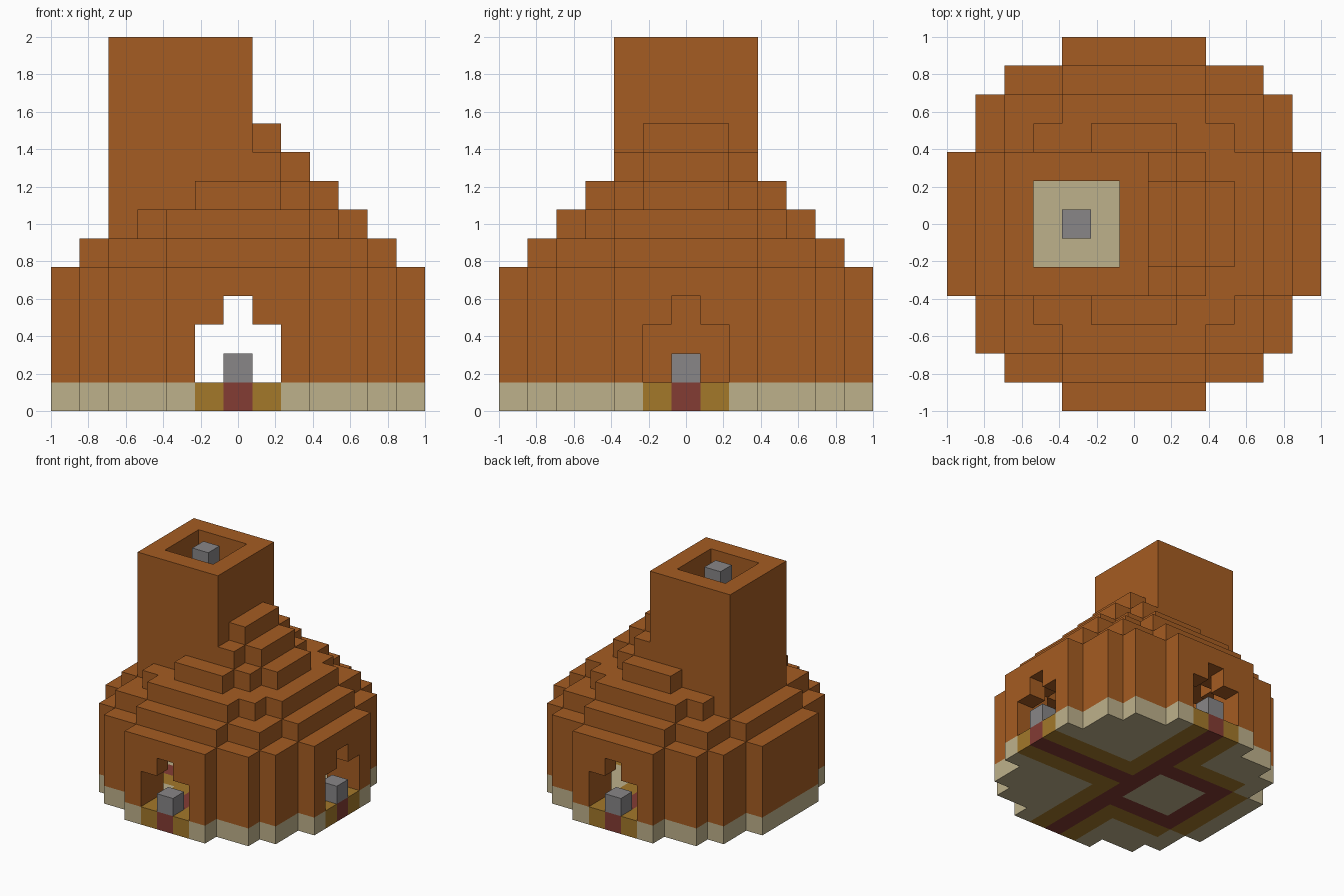
import bpy
import bmesh
from mathutils import Vector

cube = bpy.data.objects.get("Cube")
if cube:
    bpy.data.objects.remove(cube, do_unlink=True)

UNIT = 2 / 13          # edge of one block
SPAN = range(-6, 7)    # block columns, centred on the origin


def material(name, rgb):
    mat = bpy.data.materials.new(name)
    mat.use_nodes = True
    color = (*rgb, 1)
    mat.diffuse_color = color
    bsdf = mat.node_tree.nodes["Principled BSDF"]
    bsdf.inputs["Base Color"].default_value = color
    bsdf.inputs["Roughness"].default_value = 0.9
    return mat


clay = material("clay brown", (0.376, 0.107, 0.016))
sand = material("sand", (0.515, 0.44, 0.258))
gold = material("gold brown", (0.366, 0.188, 0.023))
red = material("dark red", (0.231, 0.045, 0.034))
grey = material("stone grey", (0.246, 0.238, 0.242))


def plan(widths):
    """Stepped round plan: widths[|y|] is the furthest block in x."""
    return {(x, y) for y in SPAN if abs(y) < len(widths)
            for x in SPAN if abs(x) <= widths[abs(y)]}


def inner(cells):
    """Blocks of a plan that are surrounded on all sides."""
    near = (-1, 0, 1)
    return {(x, y) for x, y in cells
            if all((x + i, y + j) in cells for i in near for j in near)}


def rect(x0, x1, half):
    return {(x, y) for x in range(x0, x1 + 1) for y in range(-half, half + 1)}


def stack(cells, low, high):
    return {(x, y, z) for x, y in cells for z in range(low, high)}


# Plans of the house and of its roof tiers, from the bottom up
base = plan([6, 6, 6, 5, 5, 4, 2])
tiers = [plan(w) for w in ([5, 5, 5, 4, 4, 2], [4, 4, 4, 3, 2],
                           [3, 3, 2, 1], [2, 2, 1], [1, 1])]
stack_outer, shaft = rect(-4, 0, 2), rect(-3, -1, 1)

parts = {}

# Floor: red paths with a ring round the hearth, edged in gold
ring = stack_outer - shaft
red_path = ring | {c for c in base - shaft
                   if c[0] == 0 or (c[1] == 0 and c[0] > 0)}
gold_path = {(x, y) for x, y in base - shaft
             if abs(x) <= 1 or (abs(y) <= 1 and x > 0)}
gold_path |= rect(-5, 1, 2) | rect(-4, 1, 3)
gold_path -= red_path | shaft
parts["floor_slab"] = (stack(base - red_path - gold_path, 0, 1), sand)
parts["floor_border"] = (stack(gold_path, 0, 1), gold)
parts["floor_path"] = (stack(red_path, 0, 1), red)

# Walls with three stepped doorways
walls = stack(base - inner(base), 1, 5)
for side in ((0, -1), (0, 1), (1, 0)):
    for across, top in ((-1, 3), (0, 4), (1, 3)):
        x = side[0] * 6 + side[1] * across
        y = side[1] * 6 + side[0] * across
        walls -= stack({(x, y)}, 1, top)
walls |= stack(base - inner(tiers[0]), 4, 5)
parts["walls"] = (walls, clay)

# Hollow stepped roof, cut away where the chimney passes through
for i, tier in enumerate(tiers):
    hollow = inner(tiers[i + 1]) if i + 1 < len(tiers) else set()
    parts[f"roof_tier_{i + 1}"] = (
        stack(tier - hollow - stack_outer, 5 + i, 6 + i), clay)

# Chimney with an open shaft
parts["chimney"] = (stack(ring, 5, 13), clay)

# Stones in the doorways and one at the chimney top
for name, cell in (("front_door_stone", (0, -6, 1)),
                   ("back_door_stone", (0, 6, 1)),
                   ("side_door_stone", (6, 0, 1)),
                   ("chimney_stone", (-2, 0, 12))):
    parts[name] = ({cell}, grey)

solid = set().union(*(cells for cells, _ in parts.values()))


def build(name, cells, mat):
    """Skin a set of blocks, leaving out the faces between blocks."""
    bm = bmesh.new()
    for cell in sorted(cells):
        centre = Vector(cell) + Vector((0, 0, 0.5))
        for axis in range(3):
            for sign in (-1, 1):
                beside = list(cell)
                beside[axis] += sign
                if tuple(beside) in solid:
                    continue
                normal, u = Vector(), Vector()
                normal[axis] = sign / 2
                u[(axis + 1) % 3] = 0.5
                v = normal.cross(u) * 2
                corners = (u + v, v - u, -u - v, u - v)
                bm.faces.new([bm.verts.new((centre + normal + c) * UNIT)
                              for c in corners])
    bmesh.ops.remove_doubles(bm, verts=bm.verts[:], dist=0.001)
    bmesh.ops.dissolve_limit(bm, angle_limit=0.01,
                             verts=bm.verts[:], edges=bm.edges[:])
    mesh = bpy.data.meshes.new(name)
    bm.to_mesh(mesh)
    bm.free()
    mesh.materials.append(mat)
    bpy.context.scene.collection.objects.link(bpy.data.objects.new(name, mesh))


for name, (cells, mat) in parts.items():
    build(name, cells, mat)
